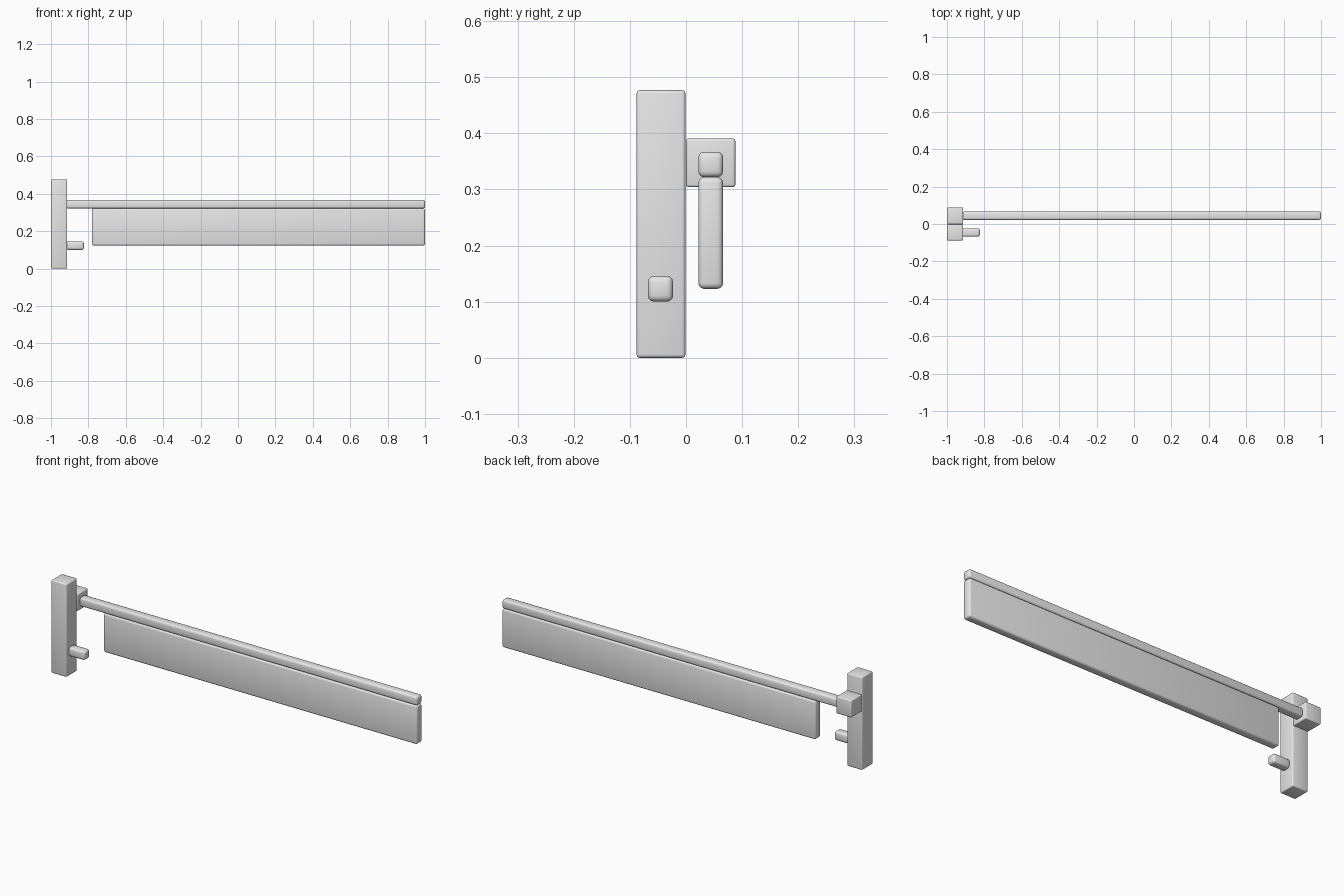
import bpy

# Remove the default cube
cube = bpy.data.objects.get("Cube")
if cube:
    bpy.data.objects.remove(cube, do_unlink=True)

# Single plain grey material
GREY = (0.8, 0.8, 0.8, 1.0)
grey = bpy.data.materials.new("plain_grey")
grey.use_nodes = True
grey.diffuse_color = GREY
grey.node_tree.nodes["Principled BSDF"].inputs["Base Color"].default_value = GREY


def rounded_box(name, low, high, radius):
    """Box between two corners with softly rounded edges."""
    centre = [(a + b) / 2 for a, b in zip(low, high)]
    size = [b - a for a, b in zip(low, high)]
    bpy.ops.mesh.primitive_cube_add(size=1, location=centre)
    obj = bpy.context.object
    obj.name = obj.data.name = name
    obj.scale = size
    bpy.ops.object.transform_apply(location=False, rotation=False, scale=True)
    bevel = obj.modifiers.new("rounded_edges", "BEVEL")
    bevel.width = radius
    bevel.segments = 3
    bevel.limit_method = "NONE"
    obj.data.materials.append(grey)
    bpy.ops.object.shade_smooth()
    return obj


# Upright post at the right-hand end
rounded_box("post", (-1.0, -0.088, 0.0), (-0.913, -0.001, 0.477), 0.006)

# Mounting block behind the post
rounded_box("mounting_block", (-1.0, 0.0, 0.304), (-0.913, 0.088, 0.391), 0.005)

# Long horizontal bar running out of the block
rounded_box("long_bar", (-0.918, 0.022, 0.322), (1.0, 0.066, 0.367), 0.010)

# Flat panel hanging beneath the bar
rounded_box("hanging_panel", (-0.781, 0.022, 0.123), (1.0, 0.066, 0.322), 0.010)

# Short peg low on the post
rounded_box("peg", (-0.918, -0.068, 0.100), (-0.824, -0.023, 0.146), 0.011)
